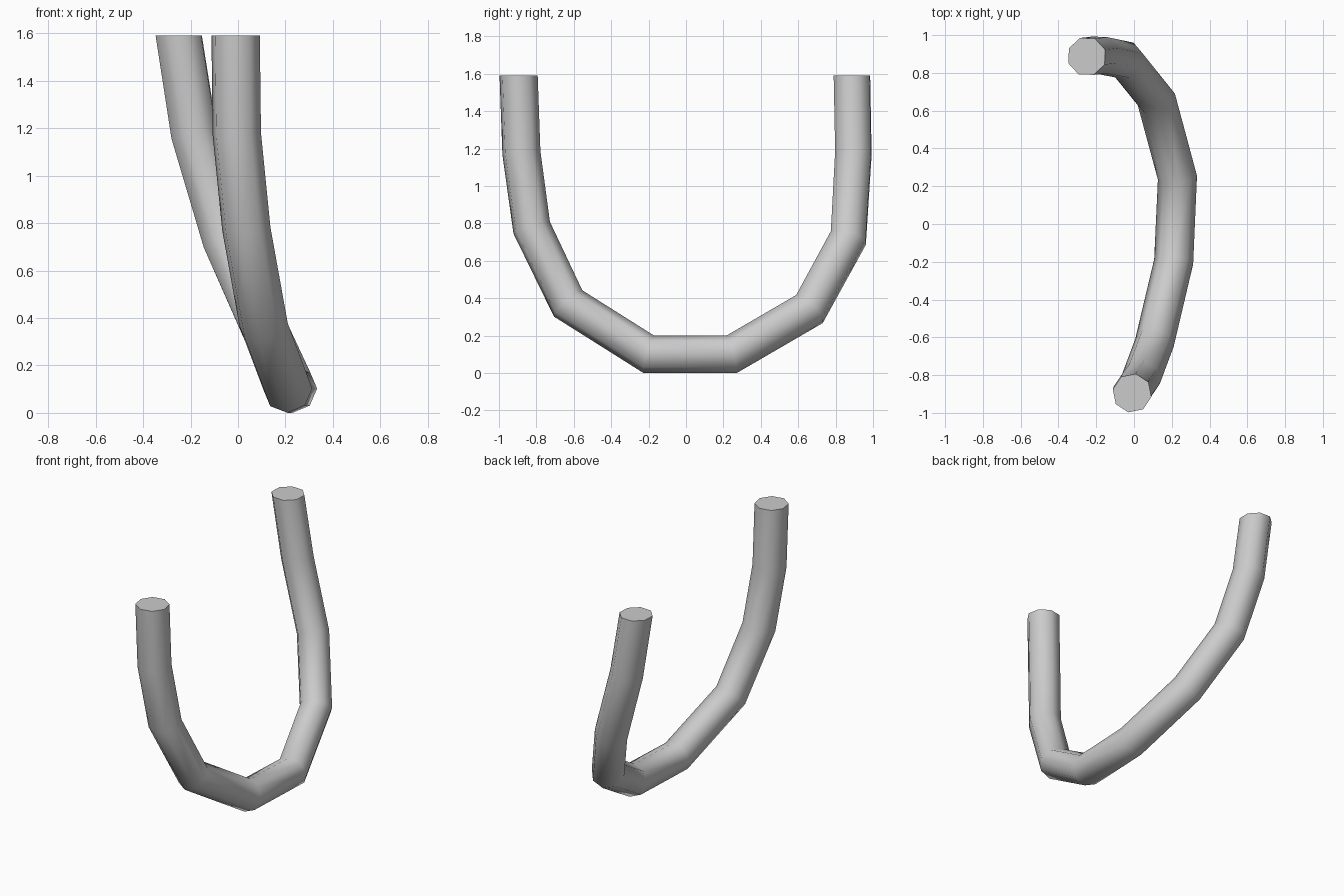
import bpy, bmesh, math
from mathutils import Vector

if "Cube" in bpy.data.objects:
    bpy.data.objects.remove(bpy.data.objects["Cube"])

SIDES, RADIUS = 8, 0.104

# Centre line of the bent tube, from the front end to the back end
path = [Vector(p) for p in (
    (-0.01, -0.895, 1.595), (-0.005, -0.88, 1.18), (0.035, -0.825, 0.78),
    (0.108, -0.63, 0.375), (0.21, -0.2, 0.104), (0.23, 0.245, 0.104),
    (0.118, 0.66, 0.345), (-0.05, 0.868, 0.725), (-0.185, 0.895, 1.18),
    (-0.25, 0.887, 1.595))]


def ring_normal(i):
    """Bisecting direction at a bend; the two ends are cut level."""
    if i == 0:
        return Vector((0, 0, -1))
    if i == len(path) - 1:
        return Vector((0, 0, 1))
    a = (path[i] - path[i - 1]).normalized()
    b = (path[i + 1] - path[i]).normalized()
    return (a + b).normalized()


bm = bmesh.new()
rings = []
normal = ring_normal(0)
side = Vector((1, 0, 0))
for i, centre in enumerate(path):
    # Carry the frame along the path without twisting
    new = ring_normal(i)
    side = normal.rotation_difference(new) @ side
    normal = new
    up = normal.cross(side)
    ring = []
    for k in range(SIDES):
        t = 2 * math.pi * (k + 0.25) / SIDES
        ring.append(bm.verts.new(centre + RADIUS * (math.cos(t) * side + math.sin(t) * up)))
    rings.append(ring)

# Tube walls and level end caps
for r, s in zip(rings, rings[1:]):
    for k in range(SIDES):
        j = (k + 1) % SIDES
        bm.faces.new((r[k], r[j], s[j], s[k]))
bm.faces.new(rings[0][::-1])
bm.faces.new(rings[-1])
bmesh.ops.recalc_face_normals(bm, faces=bm.faces[:])

# Rest the lowest point on the ground
low = min(v.co.z for v in bm.verts)
bmesh.ops.translate(bm, verts=bm.verts[:], vec=(0, 0, -low))

mesh = bpy.data.meshes.new("bent_tube")
bm.to_mesh(mesh)
bm.free()
tube = bpy.data.objects.new("bent_tube", mesh)
bpy.context.collection.objects.link(tube)
bpy.context.view_layer.objects.active = tube
tube.select_set(True)
bpy.ops.object.shade_smooth_by_angle(angle=math.radians(60))
